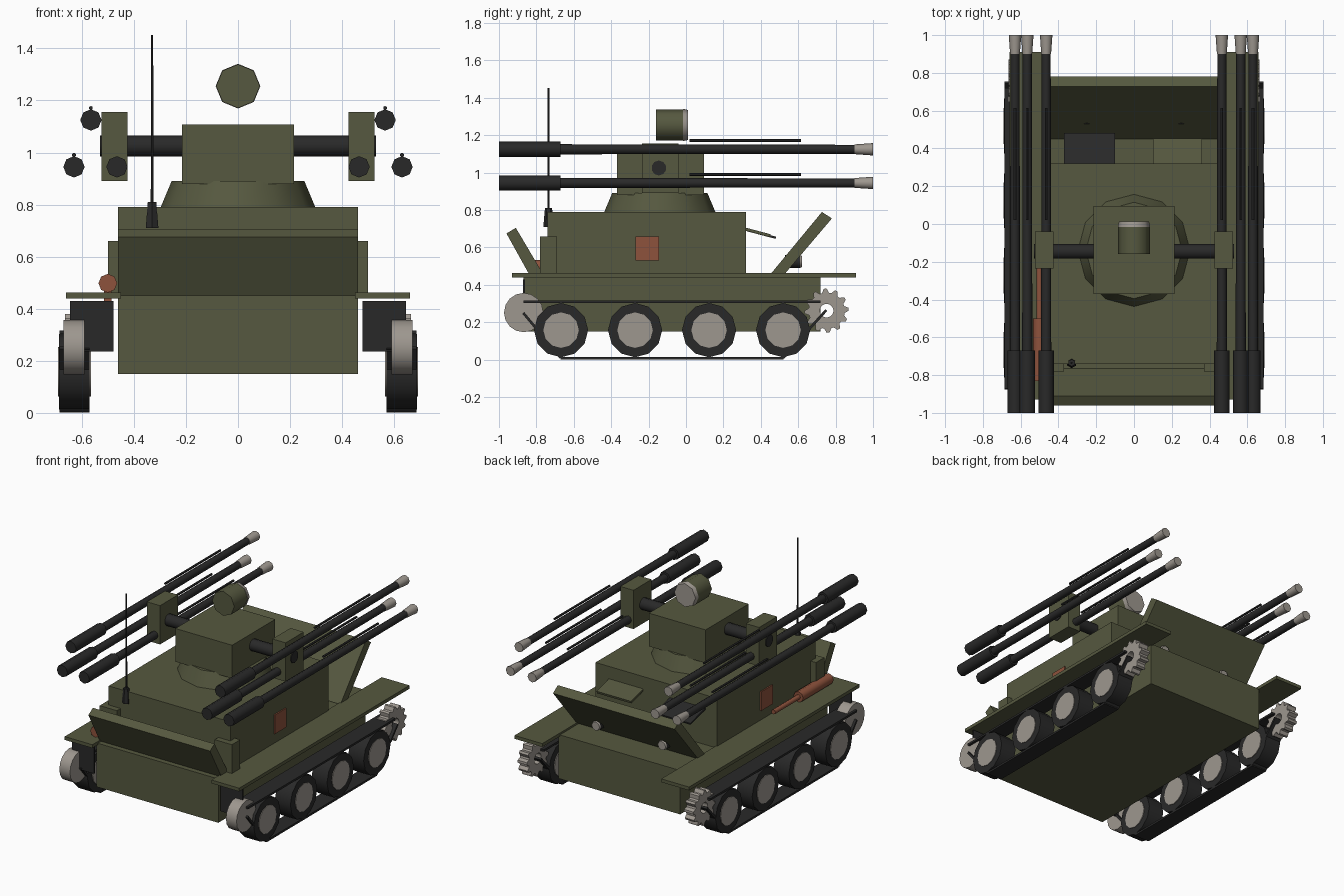
import bpy, bmesh, math
from mathutils import Vector

if "Cube" in bpy.data.objects:
    bpy.data.objects.remove(bpy.data.objects["Cube"])


def material(name, rgb):
    m = bpy.data.materials.new(name)
    m.diffuse_color = (*rgb, 1)
    m.use_nodes = True
    m.node_tree.nodes["Principled BSDF"].inputs["Base Color"].default_value = m.diffuse_color
    return m


OLIVE = material("olive paint", (0.092, 0.098, 0.05))
BLACK = material("black rubber", (0.022, 0.022, 0.022))
STEEL = material("pale steel", (0.34, 0.31, 0.275))
BROWN = material("rust brown", (0.27, 0.085, 0.045))


def finish(name, bm, mat, smooth=False):
    bmesh.ops.recalc_face_normals(bm, faces=bm.faces)
    me = bpy.data.meshes.new(name)
    bm.to_mesh(me)
    bm.free()
    me.materials.append(mat)
    ob = bpy.data.objects.new(name, me)
    bpy.context.collection.objects.link(ob)
    if smooth:
        bpy.ops.object.select_all(action='DESELECT')
        ob.select_set(True)
        bpy.context.view_layer.objects.active = ob
        bpy.ops.object.shade_smooth_by_angle(angle=math.radians(46))
    return ob


def slab(name, profile, x0, x1, mat):
    """Extrude a (y, z) profile along x."""
    bm = bmesh.new()
    a = [bm.verts.new((x0, y, z)) for y, z in profile]
    b = [bm.verts.new((x1, y, z)) for y, z in profile]
    n = len(profile)
    bm.faces.new(a)
    bm.faces.new(b)
    for i in range(n):
        bm.faces.new((a[i], a[(i + 1) % n], b[(i + 1) % n], b[i]))
    return finish(name, bm, mat)


def box(name, x0, x1, y0, y1, z0, z1, mat):
    return slab(name, [(y0, z0), (y1, z0), (y1, z1), (y0, z1)], x0, x1, mat)


def strip(name, p, q, t, x0, x1, mat):
    """Flat plate of thickness t running from p to q in the (y, z) plane."""
    p, q = Vector(p), Vector(q)
    d = (q - p).normalized()
    n = Vector((-d.y, d.x)) * t / 2
    return slab(name, [p - n, q - n, q + n, p + n], x0, x1, mat)


def rod(name, p, q, r0, r1, sides, mat, smooth=True):
    """Cylinder or cone from p to q with one corner pointing up."""
    p, q = Vector(p), Vector(q)
    d = (q - p).normalized()
    u = Vector((0, 1, 0)) if abs(d.z) > 0.9 else Vector((0, 0, 1))
    v = d.cross(u)
    bm = bmesh.new()
    rings = []
    for c, r in ((p, r0), (q, r1)):
        ang = [math.tau * i / sides for i in range(sides)]
        rings.append([bm.verts.new(c + u * r * math.cos(t) + v * r * math.sin(t)) for t in ang])
        bm.faces.new(rings[-1])
    a, b = rings
    for i in range(sides):
        j = (i + 1) % sides
        bm.faces.new((a[i], a[j], b[j], b[i]))
    return finish(name, bm, mat, smooth)


def sprocket(name, x0, x1, cy, cz, r, hole, teeth, mat):
    """Toothed wheel with an open centre."""
    bm = bmesh.new()
    n = teeth * 4
    loops = []
    for x in (x0, x1):
        for outer in (True, False):
            ring = []
            for i in range(n):
                rad = (r if i % 4 < 2 else r * 0.82) if outer else hole
                t = math.tau * i / n
                ring.append(bm.verts.new((x, cy + rad * math.cos(t), cz + rad * math.sin(t))))
            loops.append(ring)
    oa, ia, ob, ib = loops
    for f, g in ((oa, ia), (oa, ob), (ob, ib), (ia, ib)):
        for i in range(n):
            j = (i + 1) % n
            bm.faces.new((f[i], f[j], g[j], g[i]))
    return finish(name, bm, mat)


# Hull and armour plates
box("lower_hull", -0.46, 0.46, -0.87, 0.72, 0.15, 0.45, OLIVE)
box("upper_hull", -0.46, 0.46, -0.74, 0.32, 0.445, 0.79, OLIVE)
slab("front_plate", [(-0.96, 0.675), (-0.91, 0.705), (-0.765, 0.46), (-0.835, 0.45)], -0.46, 0.46, OLIVE)
slab("rear_plate", [(0.45, 0.455), (0.525, 0.455), (0.78, 0.755), (0.727, 0.79)], -0.46, 0.46, OLIVE)
strip("rear_hatch", (0.31, 0.70), (0.45, 0.663), 0.016, 0.10, 0.36, OLIVE)
strip("rear_vision_flap", (0.31, 0.697), (0.48, 0.652), 0.012, -0.37, -0.10, BLACK)

# Turret, gun axle and searchlight
rod("turret_ring", (0, -0.14, 0.79), (0, -0.14, 0.89), 0.297, 0.255, 12, OLIVE)
box("turret", -0.215, 0.215, -0.37, 0.095, 0.88, 1.107, OLIVE)
rod("gun_axle", (-0.53, -0.145, 1.025), (0.53, -0.145, 1.025), 0.04, 0.04, 10, BLACK)
rod("searchlight", (0, -0.16, 1.255), (0, -0.012, 1.255), 0.084, 0.084, 8, OLIVE)
rod("searchlight_lens", (0, -0.015, 1.255), (0, 0.012, 1.255), 0.086, 0.08, 8, STEEL)

# Antenna
rod("antenna_base", (-0.33, -0.735, 0.71), (-0.33, -0.735, 0.81), 0.028, 0.019, 6, BLACK)
rod("antenna", (-0.33, -0.735, 0.80), (-0.33, -0.735, 1.452), 0.006, 0.005, 6, BLACK)

# Tool on the left fender
rod("tool_body", (-0.5, -0.83, 0.498), (-0.5, -0.5, 0.498), 0.036, 0.036, 8, BROWN)
rod("tool_handle", (-0.5, -0.5, 0.498), (-0.5, -0.23, 0.498), 0.016, 0.016, 8, BROWN)
box("tool_clip", -0.515, -0.485, -0.81, -0.78, 0.43, 0.48, BROWN)

for s, side in ((-1, "left"), (1, "right")):
    # Fenders and side fittings
    box(side + "_fender", s * 0.45, s * 0.66, -0.93, 0.91, 0.44, 0.463, OLIVE)
    box(side + "_side_box", s * 0.37, s * 0.50, -0.78, -0.69, 0.455, 0.66, OLIVE)
    box(side + "_side_panel", s * 0.455, s * 0.469, -0.27, -0.145, 0.53, 0.66, BROWN)
    box(side + "_front_mud_flap", s * 0.478, s * 0.645, -0.872, -0.86, 0.235, 0.43, BLACK)
    rod(side + "_lamp", (s * 0.25, 0.53, 0.525), (s * 0.25, 0.61, 0.525), 0.034, 0.034, 8, BLACK)
    rod(side + "_lamp_lens", (s * 0.25, 0.61, 0.525), (s * 0.25, 0.62, 0.525), 0.034, 0.03, 8, STEEL)

    # Gun cluster
    box(side + "_gun_mount", s * 0.425, s * 0.525, -0.235, -0.04, 0.89, 1.155, OLIVE)
    for i, (x, z) in enumerate(((0.565, 1.125), (0.63, 0.945), (0.465, 0.945))):
        x *= s
        tag = f"{side}_gun_{i + 1}_"
        rod(tag + "breech", (x, -1, z), (x, -0.67, z), 0.041, 0.041, 8, BLACK)
        rod(tag + "barrel", (x, -0.67, z), (x, 0.91, z), 0.027, 0.024, 8, BLACK)
        rod(tag + "muzzle", (x, 0.90, z), (x, 1, z), 0.026, 0.033, 8, STEEL)
        rod(tag + "spotting_rod", (x, 0.02, z + 0.046), (x, 0.615, z + 0.046), 0.008, 0.008, 6, BLACK)

    # Running gear
    for i in range(4):
        y = -0.668 + i * 0.3957
        rod(f"{side}_tyre_{i + 1}", (s * 0.57, y, 0.158), (s * 0.688, y, 0.158), 0.145, 0.145, 12, BLACK)
        rod(f"{side}_hub_{i + 1}", (s * 0.565, y, 0.158), (s * 0.692, y, 0.158), 0.095, 0.095, 12, STEEL)
    rod(side + "_idler", (s * 0.59, -0.868, 0.252), (s * 0.67, -0.868, 0.252), 0.105, 0.105, 16, STEEL)
    sprocket(side + "_sprocket", s * 0.595, s * 0.665, 0.752, 0.262, 0.118, 0.036, 12, STEEL)

    # Track runs
    runs = (((-0.87, 0.31), (0.72, 0.31)), ((-0.67, 0.008), (0.52, 0.008)),
            ((-0.87, 0.25), (-0.67, 0.01)), ((0.75, 0.265), (0.52, 0.01)))
    for i, (p, q) in enumerate(runs):
        strip(f"{side}_track_{i + 1}", p, q, 0.014, s * 0.57, s * 0.686, BLACK)
